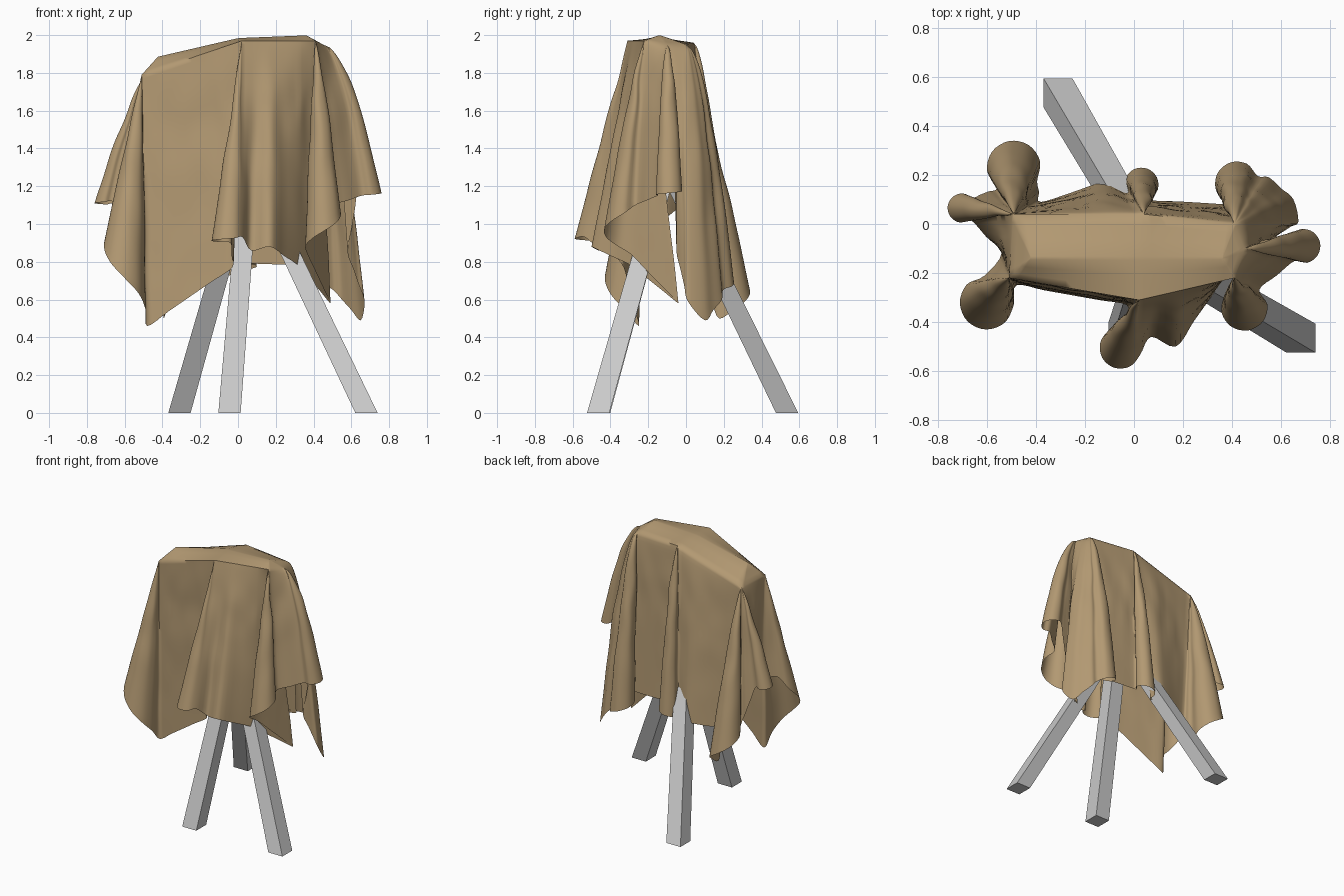
import bpy, bmesh
from math import radians, cos, sin, ceil
from mathutils import Vector, noise

if "Cube" in bpy.data.objects:
    bpy.data.objects.remove(bpy.data.objects["Cube"])

ROWS, SUB = 28, 4

# Shoulder corners where the cloth breaks over the hidden block, with bulge below
FL = (Vector((-.51, -.22, 1.79)), .95)
FM = (Vector((.02, -.31, 1.97)), 1)
FR = (Vector((.41, -.22, 1.97)), .8)
RT = (Vector((.45, -.1, 1.95)), .55)
BR = (Vector((.41, 0, 1.95)), .55)
BM = (Vector((.04, .04, 1.96)), .6)
BL = (Vector((-.49, .04, 1.79)), .8)


def between(a, b, t):
    return a[0].lerp(b[0], t), a[1] + (b[1] - a[1]) * t


def fold(shoulder, x, y, r, heading, z0, z1, steps=7):
    # rounded fold: a wide arc pinched at its neck, hem height running z0 to z1
    out = []
    for i in range(steps):
        t = i / (steps - 1)
        a = radians(heading - 130 + 260 * t)
        out.append((*shoulder, Vector((x + r * cos(a), y + r * sin(a), z0 + (z1 - z0) * t))))
    return out


def point(shoulder, x, y, z):
    return [(*shoulder, Vector((x, y, z)))]


# Hem going round the cloth from the front left corner
hem = (point(FL, -.48, -.25, .46)
       + point(FM, -.03, -.33, .77)
       + fold(FM, -.055, -.505, .085, -150, .9, .93)
       + point(between(FM, FR, .2), .07, -.46, .86)
       + point(between(FM, FR, .4), .17, -.5, .88)
       + point(between(FM, FR, .8), .32, -.29, .78)
       + point(FR, .49, -.04, .58)
       + fold(FR, .45, -.34, .095, -80, .84, 1.1)
       + fold(RT, .69, -.09, .07, 10, 1.15, 1.18)
       + point(RT, .58, -.05, .85)
       + point(BR, .67, .01, .59)
       + point(BR, .65, .1, .49)
       + point(BR, .55, .19, .6)
       + fold(BR, .42, .165, .09, 150, .65, .78)
       + fold(BM, .03, .16, .07, 70, .79, .73)
       + point(between(BM, BL, .3), -.12, .17, .72)
       + point(BL, -.38, .09, .7)
       + fold(BL, -.49, .23, .11, 100, .5, .8)
       + fold(BL, -.7, .065, .06, 175, 1.1, 1.12)
       + point(FL, -.54, -.12, 1.03)
       + fold(FL, -.6, -.32, .11, -135, 1.05, .55))


def mix(a, b, t):
    return (*between(a, b, t), a[2].lerp(b[2], t))


def catmull(a, b, c, d, t):
    return .5 * (2 * b + (c - a) * t + (2 * a - 5 * b + 4 * c - d) * t * t
                 + (3 * b - a - 3 * c + d) * t ** 3)


def spine(x):
    # crest line of the top
    x = min(max(x, -.42), .36)
    z = 1.89 + (x + .42) / .42 * .095 if x < 0 else 1.985 + x / .36 * .015
    return Vector((x, -.14, z))


def finish(name, bm, mat=None):
    me = bpy.data.meshes.new(name)
    bm.to_mesh(me)
    bm.free()
    ob = bpy.data.objects.new(name, me)
    bpy.context.collection.objects.link(ob)
    if mat:
        me.materials.append(mat)
    return ob


# Even out the long spans, then smooth the columns around the cloth
cols = []
for a, b in zip(hem, hem[1:] + hem[:1]):
    n = max(1, ceil((b[2] - a[2]).length / .14))
    cols += [mix(a, b, i / n) for i in range(n)]
fine = []
N = len(cols)
for i in range(N):
    q = [cols[(i + j) % N] for j in (-1, 0, 1, 2)]
    for s in range(SUB):
        t = s / SUB
        p, k, _ = mix(q[1], q[2], t)
        fine.append((p, k, catmull(*[c[2] for c in q], t)))

# Draped cloth: top rings out to the shoulder, then folds down to the hem
bm = bmesh.new()
rings = []
for f in (.05, .4, .75):
    rings.append([bm.verts.new(spine(p.x).lerp(p, f)) for p, k, h in fine])
for r in range(ROWS + 1):
    s = (r / ROWS) ** 1.2
    ring = []
    for p, k, h in fine:
        v = p.lerp(h, s ** k)
        v.z = p.z + (h.z - p.z) * s
        w = noise.noise_vector(Vector((v.x * 11, v.y * 11, v.z * 4)))
        v += Vector((w.x, w.y, 0)) * .016 * min(1, 4 * s) * (1 - s)
        ring.append(bm.verts.new(v))
    rings.append(ring)
for a, b in zip(rings, rings[1:]):
    for i in range(len(fine)):
        j = (i + 1) % len(fine)
        bm.faces.new((a[i], b[i], b[j], a[j]))
bm.faces.new(rings[0])
bmesh.ops.remove_doubles(bm, verts=bm.verts, dist=.0008)
bmesh.ops.triangulate(bm, faces=[f for f in bm.faces if len(f.verts) > 4])
bmesh.ops.recalc_face_normals(bm, faces=bm.faces)
tan = bpy.data.materials.new("tan_cloth")
tan.diffuse_color = (.45, .32, .17, 1)
tan.use_nodes = True
tan.node_tree.nodes["Principled BSDF"].inputs["Base Color"].default_value = tan.diffuse_color
cloth = finish("draped_cloth", bm, tan)
bpy.context.view_layer.objects.active = cloth
cloth.select_set(True)
bpy.ops.object.shade_smooth_by_angle(angle=1.1)

# Tripod legs: slanted square beams with flat feet, meeting under the cloth
apex = Vector((.06, -.1, 1.3))
for name, x, y in (("back_leg", -.31, .535), ("front_leg", -.045, -.46), ("right_leg", .68, -.465)):
    bm = bmesh.new()
    bmesh.ops.create_cube(bm, size=1)
    for v in bm.verts:
        c, w = (apex, .1) if v.co.z > 0 else (Vector((x, y, 0)), .118)
        v.co = c + Vector((v.co.x * w, v.co.y * w, 0))
    bmesh.ops.recalc_face_normals(bm, faces=bm.faces)
    finish(name, bm)
